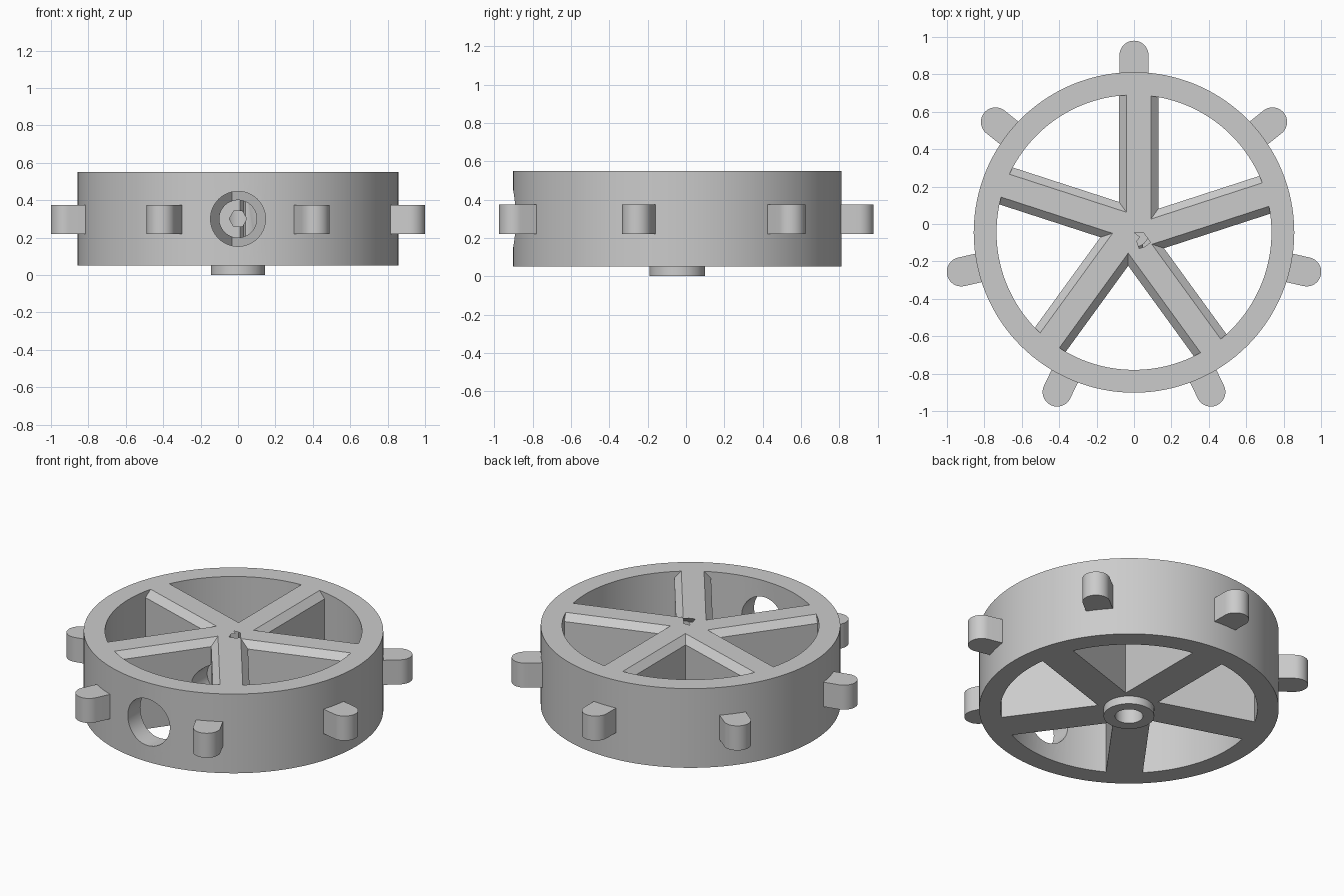
import bpy, bmesh, math
from mathutils import Matrix, Vector

if "Cube" in bpy.data.objects:
    bpy.data.objects.remove(bpy.data.objects["Cube"], do_unlink=True)

CENTRE = Vector((0, -0.045, 0))
Z0, Z1 = 0.05, 0.55
R_OUT, R_IN = 0.857, 0.735

grey = bpy.data.materials.new("plain grey")
grey.use_nodes = True
colour = (0.6, 0.6, 0.6, 1)
grey.diffuse_color = colour
grey.node_tree.nodes["Principled BSDF"].inputs["Base Color"].default_value = colour


def finish(name, bm):
    bmesh.ops.recalc_face_normals(bm, faces=bm.faces)
    mesh = bpy.data.meshes.new(name)
    bm.to_mesh(mesh)
    bm.free()
    mesh.materials.append(grey)
    obj = bpy.data.objects.new(name, mesh)
    bpy.context.collection.objects.link(obj)
    return obj


def prism(name, profile, vec, matrix):
    """Extrude a closed 3D outline along vec, then place it."""
    bm = bmesh.new()
    face = bm.faces.new([bm.verts.new(p) for p in profile])
    moved = bmesh.ops.extrude_face_region(bm, geom=[face], use_keep_orig=True)["geom"]
    bmesh.ops.translate(bm, vec=vec, verts=[g for g in moved if isinstance(g, bmesh.types.BMVert)])
    bm.transform(matrix)
    return finish(name, bm)


def circle(radius, n):
    return [(radius * math.cos(math.tau * i / n), radius * math.sin(math.tau * i / n), 0)
            for i in range(n)]


def upright(name, radius, z0, z1, n=96):
    return prism(name, circle(radius, n), (0, 0, z1 - z0), Matrix.Translation(CENTRE + Vector((0, 0, z0))))


def along_y(name, radius, y0, y1, n=64):
    place = Matrix.Translation((0, y0, 0.3)) @ Matrix.Rotation(-math.pi / 2, 4, 'X')
    return prism(name, circle(radius, n), (0, 0, y1 - y0), place)


def combine(target, other, operation):
    mod = target.modifiers.new(operation, 'BOOLEAN')
    mod.operation, mod.solver, mod.object = operation, 'EXACT', other
    bpy.context.view_layer.objects.active = target
    bpy.ops.object.modifier_apply(modifier=mod.name)
    bpy.data.objects.remove(other, do_unlink=True)


def smooth(obj):
    bpy.ops.object.select_all(action='DESELECT')
    obj.select_set(True)
    bpy.context.view_layer.objects.active = obj
    bpy.ops.object.shade_smooth_by_angle(angle=math.radians(30))


# Rim with a round access hole at the front
wheel = upright("wheel_body", R_OUT, Z0, Z1, 128)
combine(wheel, upright("rim_cutter", R_IN, -0.1, 0.8, 128), 'DIFFERENCE')
combine(wheel, along_y("access_cutter", 0.147, -1.1, -0.6), 'DIFFERENCE')

# Five offset spokes with chamfered top edges
left, right, chamfer = -0.08, 0.13, 0.04
section = [(left, 0, Z0), (right, 0, Z0), (right, 0, Z1 - chamfer),
           (right - chamfer, 0, Z1), (left + chamfer, 0, Z1), (left, 0, Z1 - chamfer)]
for i in range(5):
    place = Matrix.Translation(CENTRE) @ Matrix.Rotation(math.tau * i / 5, 4, 'Z')
    combine(wheel, prism("spoke", section, (0, 0.79, 0), place), 'UNION')

# Hub collar, blind shaft bore and set screw recess
combine(wheel, upright("hub_collar", 0.145, 0, 0.1, 64), 'UNION')
combine(wheel, upright("shaft_bore", 0.08, -0.1, 0.44, 48), 'DIFFERENCE')
combine(wheel, along_y("screw_recess", 0.1, -0.5, -0.165), 'DIFFERENCE')
combine(wheel, along_y("screw_hole", 0.047, -0.3, -0.045, 6), 'DIFFERENCE')
smooth(wheel)

# Seven round-ended pegs around the rim
half, reach = 0.078, 0.947
outline = [(-half, 0.82, 0), (half, 0.82, 0)]
outline += [(half * math.cos(math.pi * k / 20), reach + half * math.sin(math.pi * k / 20), 0)
            for k in range(21)]
for i in range(7):
    place = (Matrix.Translation(CENTRE + Vector((0, 0, 0.22)))
             @ Matrix.Rotation(math.tau * i / 7, 4, 'Z'))
    smooth(prism("rim_peg_%d" % (i + 1), outline, (0, 0, 0.155), place))
